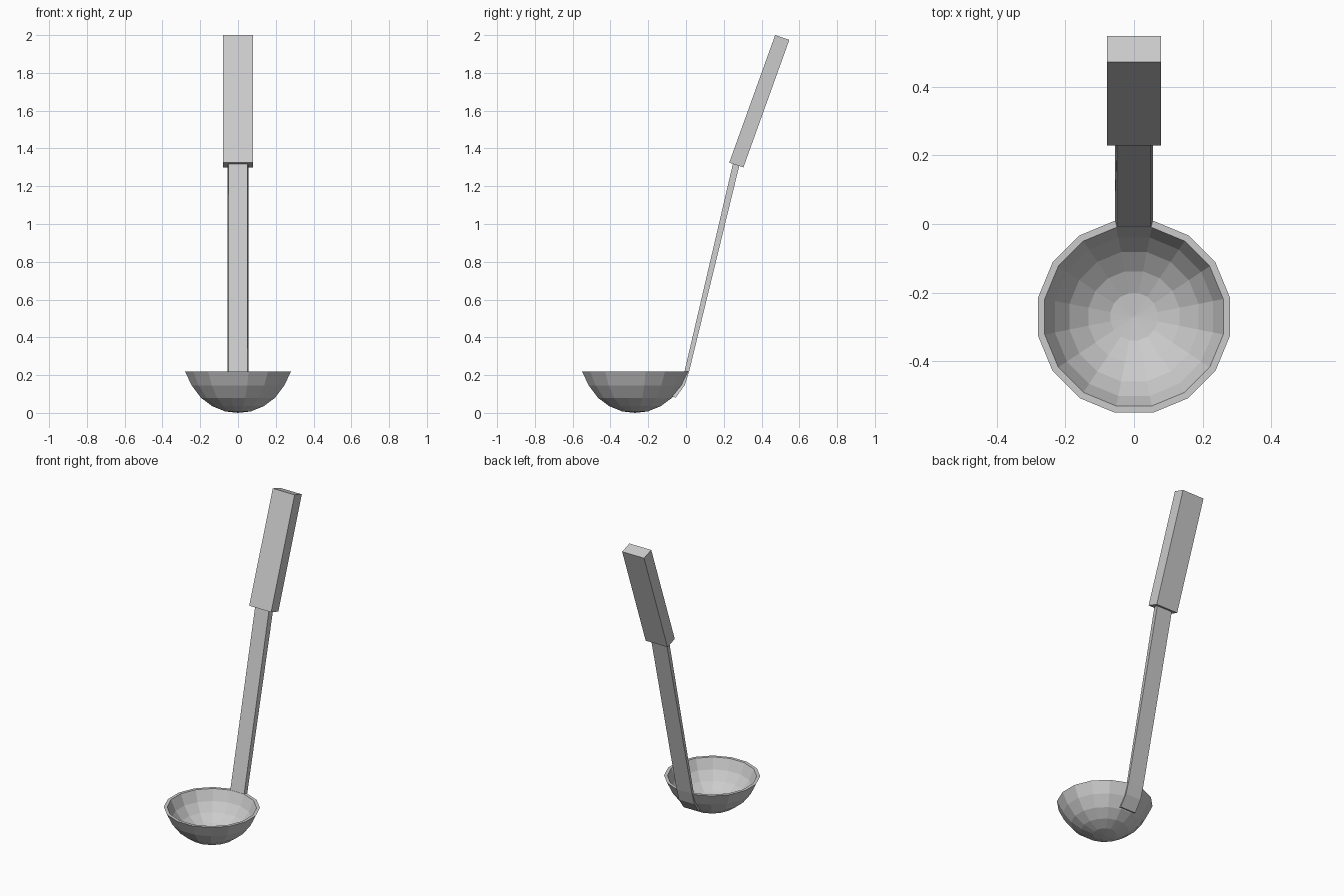
import bpy, bmesh, math

if "Cube" in bpy.data.objects:
    bpy.data.objects.remove(bpy.data.objects["Cube"])


def make_object(name, verts, faces):
    mesh = bpy.data.meshes.new(name)
    bm = bmesh.new()
    vs = [bm.verts.new(v) for v in verts]
    for f in faces:
        bm.faces.new([vs[i] for i in f])
    bmesh.ops.recalc_face_normals(bm, faces=bm.faces)
    bm.to_mesh(mesh)
    bm.free()
    obj = bpy.data.objects.new(name, mesh)
    bpy.context.collection.objects.link(obj)
    return obj


def lathe(name, profile, cy, sides):
    """Revolve (radius, z) points; first and last points are poles on the axis."""
    rings = profile[1:-1]
    verts = []
    for r, z in rings:
        for i in range(sides):
            a = 2 * math.pi * (i + 0.5) / sides
            verts.append((r * math.cos(a), cy + r * math.sin(a), z))
    bottom, top = len(verts), len(verts) + 1
    verts += [(0, cy, profile[0][1]), (0, cy, profile[-1][1])]
    last = (len(rings) - 1) * sides
    faces = []
    for i in range(sides):
        j = (i + 1) % sides
        faces.append((bottom, j, i))
        faces.append((top, last + i, last + j))
        for k in range(0, last, sides):
            faces.append((k + i, k + j, k + sides + j, k + sides + i))
    return make_object(name, verts, faces)


def strip(name, sections):
    """Loft 4-point sections given as (front y, front z, back y, back z, front half width, back half width)."""
    verts, faces = [], []
    for fy, fz, by, bz, fw, bw in sections:
        verts += [(-fw, fy, fz), (fw, fy, fz), (bw, by, bz), (-bw, by, bz)]
    for k in range(0, len(verts) - 4, 4):
        for i in range(4):
            j = (i + 1) % 4
            faces.append((k + i, k + j, k + 4 + j, k + 4 + i))
    n = len(verts)
    faces += [(3, 2, 1, 0), (n - 4, n - 3, n - 2, n - 1)]
    return make_object(name, verts, faces)


# Bowl: thin sixteen-sided cup, outside then inside
lathe("bowl", [
    (0, 0.0), (0.07, 0.008), (0.14, 0.036), (0.20, 0.08), (0.25, 0.145), (0.285, 0.218),
    (0.265, 0.218), (0.235, 0.15), (0.192, 0.096), (0.135, 0.054), (0.07, 0.028), (0, 0.022),
], -0.27, 16)

# Stem: flat bar hugging the back of the bowl, then leaning back
strip("stem", [
    (-0.074, 0.088, -0.055, 0.08, 0.05, 0.056),
    (-0.030, 0.14, -0.006, 0.148, 0.05, 0.056),
    (-0.009, 0.215, 0.018, 0.225, 0.05, 0.056),
    (0.251, 1.33, 0.286, 1.325, 0.05, 0.056),
])

# Grip: thicker rectangular block at the top
strip("grip", [
    (0.229, 1.325, 0.304, 1.30, 0.079, 0.079),
    (0.472, 2.0, 0.547, 1.975, 0.079, 0.079),
])
